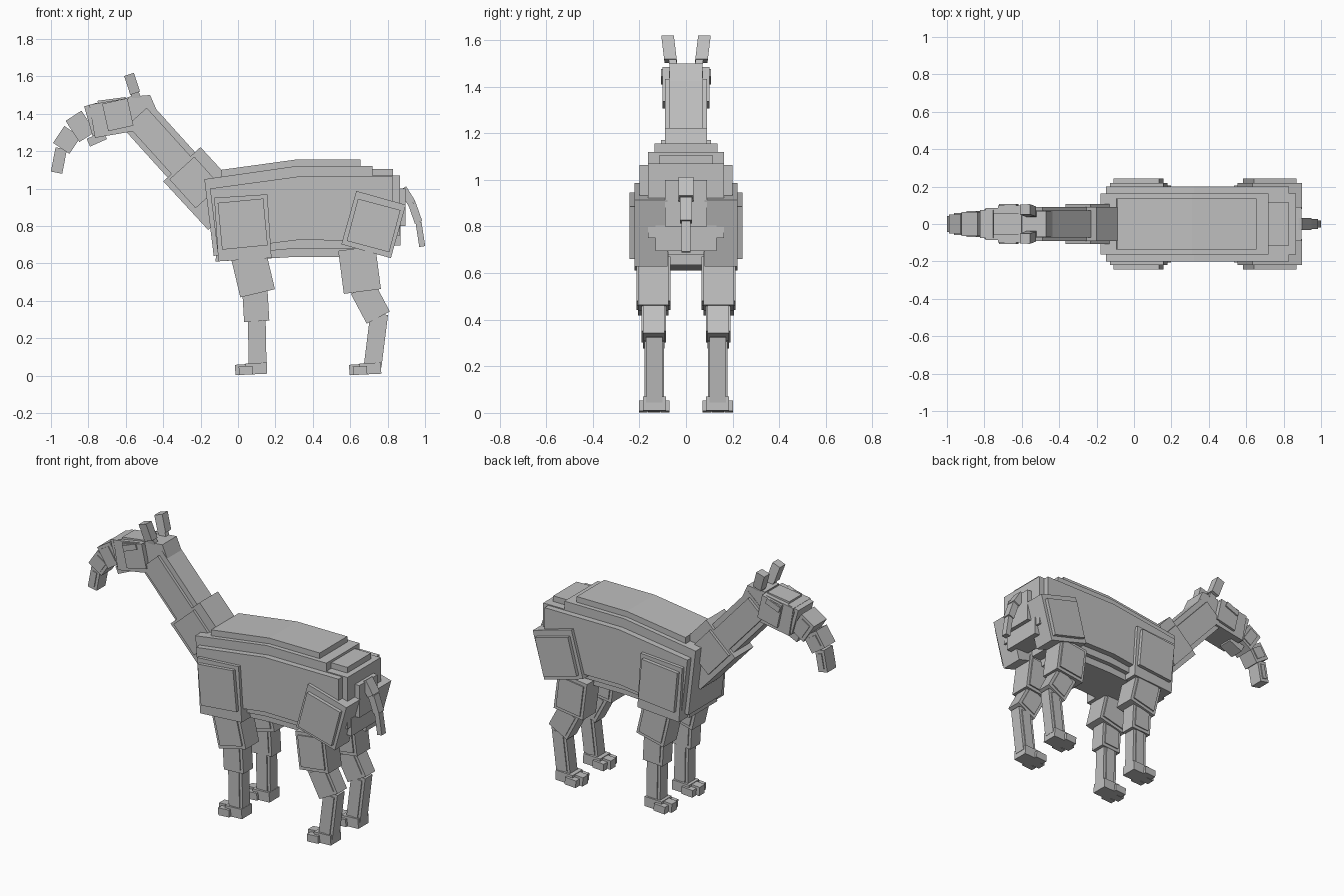
import bpy
import bmesh
from mathutils import Vector

cube = bpy.data.objects.get("Cube")
if cube:
    bpy.data.objects.remove(cube, do_unlink=True)

grey = bpy.data.materials.new("plain grey")
grey.use_nodes = True
grey.diffuse_color = (0.52, 0.52, 0.52, 1)
grey.node_tree.nodes["Principled BSDF"].inputs["Base Color"].default_value = grey.diffuse_color


def prism(name, outline, y0, y1, lean=0.0):
    """Side outline of (x, z) points, extruded from y0 to y1; lean shifts y with height."""
    bm = bmesh.new()
    low = min(z for x, z in outline)
    near, far = [[bm.verts.new((x, y + lean * (z - low), z)) for x, z in outline]
                 for y in (y0, y1)]
    bm.faces.new(near)
    bm.faces.new(far[::-1])
    n = len(outline)
    for i in range(n):
        j = (i + 1) % n
        bm.faces.new((near[i], far[i], far[j], near[j]))
    bmesh.ops.recalc_face_normals(bm, faces=bm.faces)
    mesh = bpy.data.meshes.new(name)
    bm.to_mesh(mesh)
    bm.free()
    mesh.materials.append(grey)
    obj = bpy.data.objects.new(name, mesh)
    bpy.context.collection.objects.link(obj)
    return obj


def bar(name, a, b, thick, y0, y1, lean=0.0, panel=0.0):
    """Box along the segment a-b; panel adds a raised, slightly smaller slab on both sides."""
    a, b = Vector(a), Vector(b)
    along = (b - a).normalized()
    side = Vector((-along.y, along.x)) * thick / 2
    prism(name, [a + side, b + side, b - side, a - side], y0, y1, lean)
    if panel:
        inset = along * 0.02
        bar(name + "_panel", a + inset, b - inset, thick - 0.035, y0 - panel, y1 + panel, lean)


def pair(name, a, b, thick, y0, y1, lean=0.0, panel=0.0):
    """The same bar on the left and on the right."""
    bar("left_" + name, a, b, thick, y0, y1, lean, panel)
    bar("right_" + name, a, b, thick, -y1, -y0, -lean, panel)


# Body: three nested slabs that step in toward the back and the belly
prism("flanks", [(-.15, 1.0), (.32, 1.064), (.83, 1.064), (.83, .72), (.32, .725), (-.11, .67)], -.2, .2)
prism("body_core", [(-.18, 1.05), (.31, 1.12), (.72, 1.12), (.72, .68), (.31, .68), (-.13, .64)], -.163, .163)
prism("back_and_belly", [(-.09, 1.10), (.31, 1.155), (.655, 1.155), (.655, .635), (.31, .635), (-.12, .61)], -.135, .135)

# Rump steps
bar("rump_top", (.65, .93), (.83, .93), .35, -.115, .115)
bar("rump_middle", (.65, .91), (.865, .91), .32, -.163, .163)
bar("rump_end", (.8, .9), (.895, .9), .2, -.09, .09)
bar("rump_lower", (.75, .75), (.87, .75), .11, -.13, .13)

# Tail
tail = [(.88, 1.0), (.93, .92), (.965, .82), (.985, .69)]
for i, (width, thick) in enumerate([(.033, .045), (.026, .042), (.02, .032)]):
    bar(f"tail_{i + 1}", tail[i], tail[i + 1], thick, -width, width)

# Neck
bar("neck_base", (-.30, 1.13), (-.06, .87), .27, -.09, .09)
bar("neck_base_panel", (-.30, 1.11), (-.16, .955), .18, -.107, .107)
bar("neck", (-.55, 1.4), (-.27, 1.09), .2, -.072, .072)
bar("neck_panel", (-.54, 1.385), (-.25, 1.065), .14, -.09, .09)
prism("neck_crest", [(-.59, 1.49), (-.47, 1.50), (-.435, 1.42), (-.57, 1.28)], -.07, .07)

# Head
bar("skull", (-.78, 1.36), (-.575, 1.395), .18, -.085, .085)
bar("skull_top", (-.74, 1.39), (-.59, 1.41), .16, -.06, .06)
bar("cheeks", (-.71, 1.38), (-.575, 1.41), .15, -.1, .1)
bar("jaw", (-.80, 1.245), (-.71, 1.285), .045, -.045, .045)
pair("brow", (-.715, 1.425), (-.625, 1.46), .035, .09, .108)

# Snout and drooping trunk, narrowing toward the tip
trunk = [(-.73, 1.38), (-.80, 1.36), (-.885, 1.305), (-.945, 1.215), (-.97, 1.085)]
for i, (thick, width) in enumerate([(.165, .075), (.135, .063), (.105, .052), (.062, .043)]):
    bar(f"trunk_{i + 1}", trunk[i], trunk[i + 1], thick, -width, width, panel=.006)

# Ears lean outward
pair("ear_base", (-.54, 1.48), (-.565, 1.54), .045, .035, .068, .15)
pair("ear", (-.55, 1.51), (-.583, 1.61), .055, .038, .092, .12)

# Front legs
pair("shoulder", (.015, .96), (.037, .62), .285, .08, .22)
pair("shoulder_panel", (.013, .935), (.037, .685), .245, .1, .242)
pair("front_upper_leg", (.055, .65), (.105, .44), .19, .075, .205, panel=.008)
pair("front_knee", (.09, .46), (.1, .29), .135, .092, .185, panel=.006)
pair("front_shin", (.1, .31), (.105, .05), .095, .1, .172, panel=.006)

# Hind legs
pair("thigh", (.765, .95), (.685, .665), .275, .08, .22)
pair("thigh_panel", (.755, .915), (.695, .69), .235, .1, .242)
pair("hind_upper_leg", (.635, .68), (.665, .45), .2, .075, .205, panel=.008)
pair("hind_hock", (.665, .47), (.75, .31), .14, .092, .185, panel=.006)
pair("hind_shin", (.755, .33), (.72, .05), .095, .1, .172, panel=.006)

# Feet: a heel block with three toes pointing forward
for name, x in (("front", 0.0), ("hind", 0.61)):
    pair(name + "_heel", (x + .04, .035), (x + .155, .04), .06, .085, .185)
    pair(name + "_middle_toe", (x - .015, .03), (x + .06, .035), .055, .11, .162)
    for toe, y in (("inner", .07), ("outer", .165)):
        pair(f"{name}_{toe}_toe", (x + .005, .025), (x + .08, .03), .045, y, y + .037)
